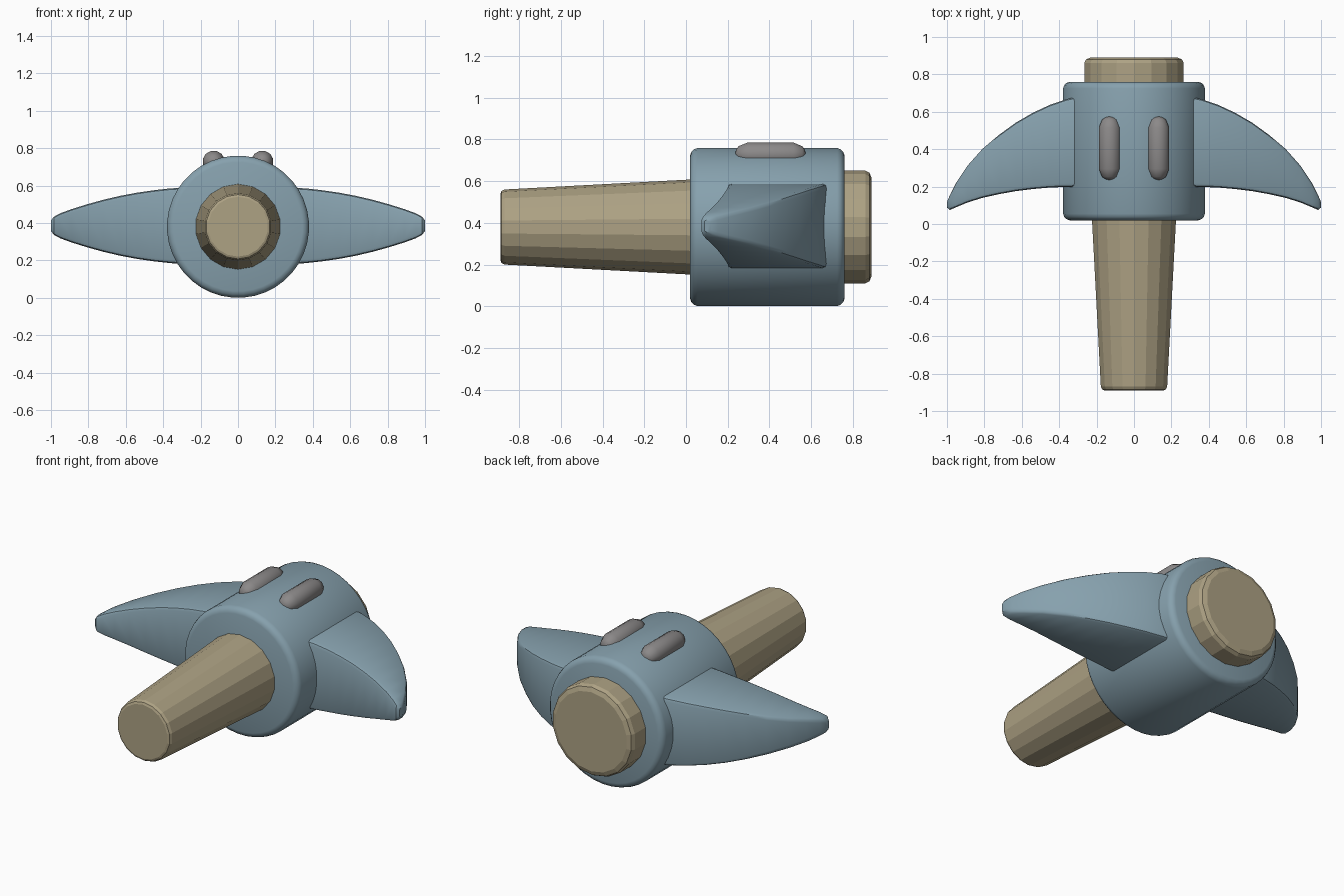
import bpy, bmesh, math
from mathutils import Vector

if "Cube" in bpy.data.objects:
    bpy.data.objects.remove(bpy.data.objects["Cube"])

ZC = 0.38  # height of the central axis


def material(name, rgb):
    m = bpy.data.materials.new(name)
    m.diffuse_color = (*rgb, 1)
    m.use_nodes = True
    m.node_tree.nodes["Principled BSDF"].inputs["Base Color"].default_value = m.diffuse_color
    return m


STEEL = material("steel_blue", (0.24, 0.355, 0.42))
WOOD = material("tan_wood", (0.42, 0.36, 0.23))
GREY = material("grey_metal", (0.26, 0.25, 0.25))


def finish(bm, name, mat, angle):
    bmesh.ops.recalc_face_normals(bm, faces=bm.faces)
    me = bpy.data.meshes.new(name)
    bm.to_mesh(me)
    bm.free()
    me.materials.append(mat)
    ob = bpy.data.objects.new(name, me)
    bpy.context.collection.objects.link(ob)
    bpy.context.view_layer.objects.active = ob
    ob.select_set(True)
    if angle:
        bpy.ops.object.shade_smooth_by_angle(angle=math.radians(angle))
    ob.select_set(False)
    return ob


def loft(bm, rings):
    """Skin a list of equal-length point rings and cap both ends."""
    vs = [[bm.verts.new(p) for p in r] for r in rings]
    n = len(vs[0])
    for a, b in zip(vs, vs[1:]):
        for i in range(n):
            j = (i + 1) % n
            bm.faces.new((a[i], a[j], b[j], b[i]))
    bm.faces.new(vs[0])
    bm.faces.new(vs[-1])


def lathe(name, profile, sides, mat, angle, x=0, z=ZC):
    """Turn a (y, radius) profile around an axis along y."""
    bm = bmesh.new()
    loft(bm, [[(x + r * math.cos(2 * math.pi * (i + 0.5) / sides), y,
                z + r * math.sin(2 * math.pi * (i + 0.5) / sides))
               for i in range(sides)] for y, r in profile])
    return finish(bm, name, mat, angle)


# Central collar with rounded rims
lathe("collar", [(0.02, 0.345), (0.026, 0.362), (0.038, 0.374), (0.055, 0.38),
                 (0.725, 0.38), (0.742, 0.374), (0.754, 0.362), (0.76, 0.345)],
      40, STEEL, 30)

# Tapered handle and the pommel at its back end
lathe("handle", [(-0.89, 0.16), (-0.885, 0.172), (-0.87, 0.18), (0.06, 0.23)],
      18, WOOD, 0)
lathe("pommel", [(0.7, 0.27), (0.86, 0.27), (0.88, 0.26), (0.89, 0.235)],
      18, WOOD, 0)

# Swept blades: x, front y, back y, half height
STATIONS = [(0.25, 0.2, 0.69, 0.205), (0.36, 0.198, 0.668, 0.2),
            (0.45, 0.195, 0.637, 0.19), (0.54, 0.187, 0.595, 0.177),
            (0.63, 0.176, 0.543, 0.16), (0.72, 0.16, 0.478, 0.139),
            (0.81, 0.14, 0.402, 0.114), (0.89, 0.115, 0.312, 0.089),
            (0.95, 0.09, 0.222, 0.067), (0.985, 0.075, 0.153, 0.048),
            (1.0, 0.088, 0.118, 0.028)]


def blade(name, side):
    bm = bmesh.new()
    rings = []
    for x, y0, y1, h in STATIONS:
        c = min(0.02, h * 0.4, (y1 - y0) * 0.3)
        d = c * 0.3
        half = [(y0, h - c), (y0 + d, h - d), (y0 + c, h),
                (y1 - c, h), (y1 - d, h - d), (y1, h - c)]
        pts = half + [(y, -z) for y, z in reversed(half)]
        rings.append([(side * x, y, ZC + 0.005 + z) for y, z in pts])
    loft(bm, rings)
    return finish(bm, name, STEEL, 35)


blade("blade_right", 1)
blade("blade_left", -1)

# Capsule studs on top of the collar
R = 0.06
ARC = [0.1, 0.4, 0.7, 1.0]
front_end = [(0.235 + R * (1 - math.sqrt(1 - t * t)), R * t) for t in ARC]
studs = front_end + [(0.81 - y, r) for y, r in reversed(front_end)]
for side, label in ((1, "right"), (-1, "left")):
    lathe("stud_" + label, studs, 12, GREY, 40, x=0.13 * side, z=0.727)
